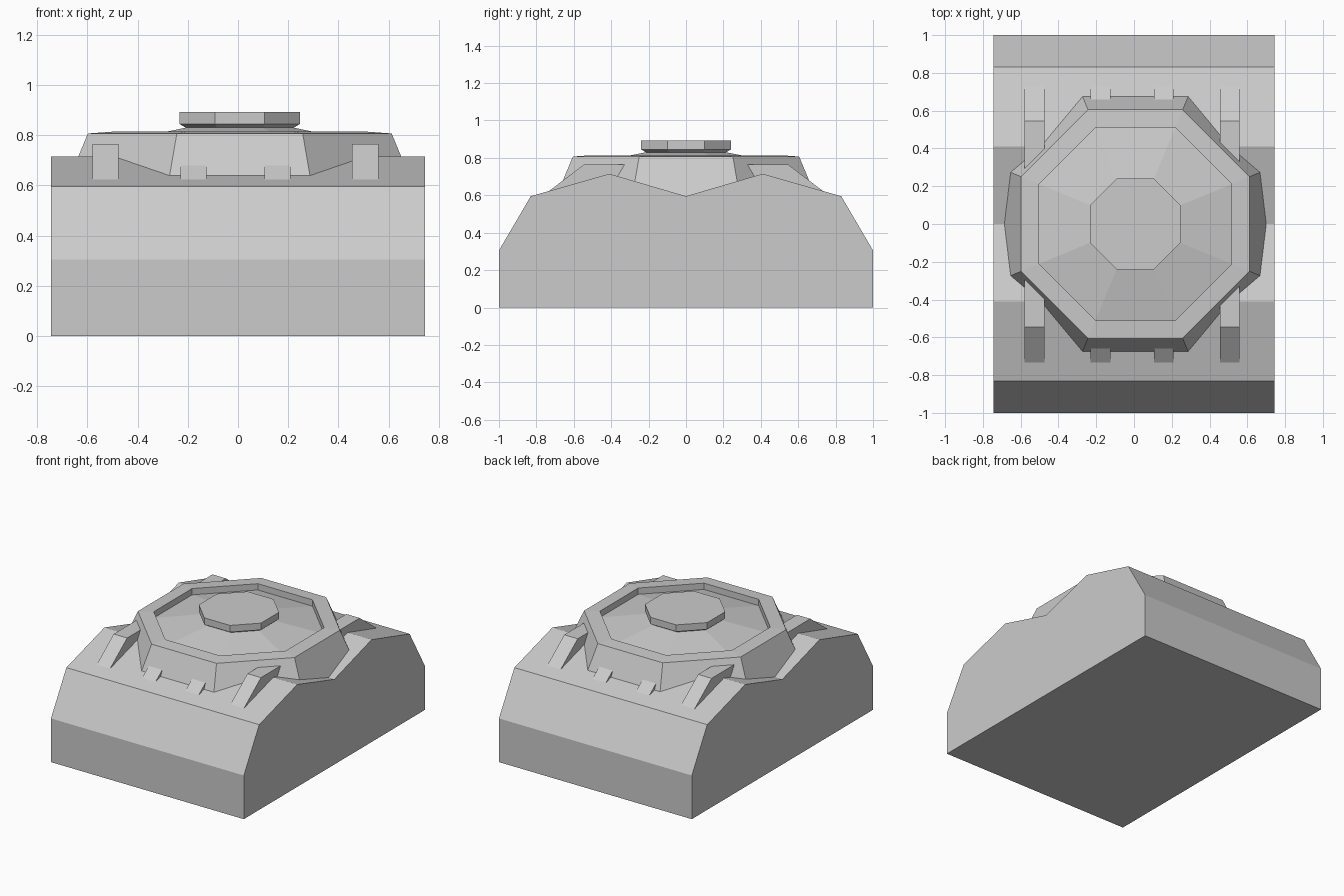
import bpy
import bmesh
from math import cos, sin, pi

cube = bpy.data.objects.get("Cube")
if cube:
    bpy.data.objects.remove(cube)

grey = bpy.data.materials.new("plain grey")
grey.use_nodes = True
grey.diffuse_color = (0.6, 0.6, 0.6, 1)
grey.node_tree.nodes["Principled BSDF"].inputs["Base Color"].default_value = (0.6, 0.6, 0.6, 1)


def finish(bm, name):
    bmesh.ops.recalc_face_normals(bm, faces=bm.faces)
    mesh = bpy.data.meshes.new(name)
    bm.to_mesh(mesh)
    bm.free()
    mesh.materials.append(grey)
    obj = bpy.data.objects.new(name, mesh)
    bpy.context.collection.objects.link(obj)
    return obj


def extrude_side(name, profile, x0, x1):
    """Extrude a (y, z) outline from x0 to x1."""
    bm = bmesh.new()
    face = bm.faces.new([bm.verts.new((x0, y, z)) for y, z in profile])
    out = bmesh.ops.extrude_face_region(bm, geom=[face])
    moved = [g for g in out["geom"] if isinstance(g, bmesh.types.BMVert)]
    bmesh.ops.translate(bm, verts=moved, vec=(x1 - x0, 0, 0))
    return finish(bm, name)


def octagon_stack(name, profile, cx):
    """Stack octagons given as (flat-to-centre distance, z), capped at both ends."""
    bm = bmesh.new()
    rings = []
    for dist, z in profile:
        r = dist / cos(pi / 8)
        angles = [(i + 0.5) * pi / 4 for i in range(8)]
        rings.append([bm.verts.new((cx + r * cos(a), r * sin(a), z)) for a in angles])
    for low, high in zip(rings, rings[1:]):
        for i in range(8):
            j = (i + 1) % 8
            bm.faces.new((low[i], low[j], high[j], high[i]))
    bm.faces.new(rings[0])
    bm.faces.new(rings[-1])
    return finish(bm, name)


# Hull with sloped ends and a shallow valley across the top
half = [(1, 0), (1, 0.305), (0.83, 0.595), (0.41, 0.715)]
hull = [(-y, z) for y, z in half] + [(0, 0.595)] + half[::-1]
extrude_side("base_hull", hull, -0.745, 0.745)

# Octagonal housing with a sunken dish, and the hub at its centre
CX = 0.007
octagon_stack("housing", [(0.712, 0.55), (0.605, 0.807), (0.51, 0.814),
                          (0.51, 0.77), (0.21, 0.831)], CX)
octagon_stack("hub", [(0.215, 0.82), (0.215, 0.83), (0.24, 0.845), (0.24, 0.892)], CX)

# Sloped brackets bracing the housing, front and back
bracket = [(0.735, 0.6), (0.735, 0.621), (0.545, 0.765), (0.27, 0.765), (0.27, 0.6)]
for end, side in (("front", -1), ("back", 1)):
    outline = [(side * y, z) for y, z in bracket]
    for label, x in (("outer_right", -0.527), ("inner_right", -0.177),
                     ("inner_left", 0.158), ("outer_left", 0.507)):
        extrude_side(f"{end}_bracket_{label}", outline, x - 0.052, x + 0.052)
